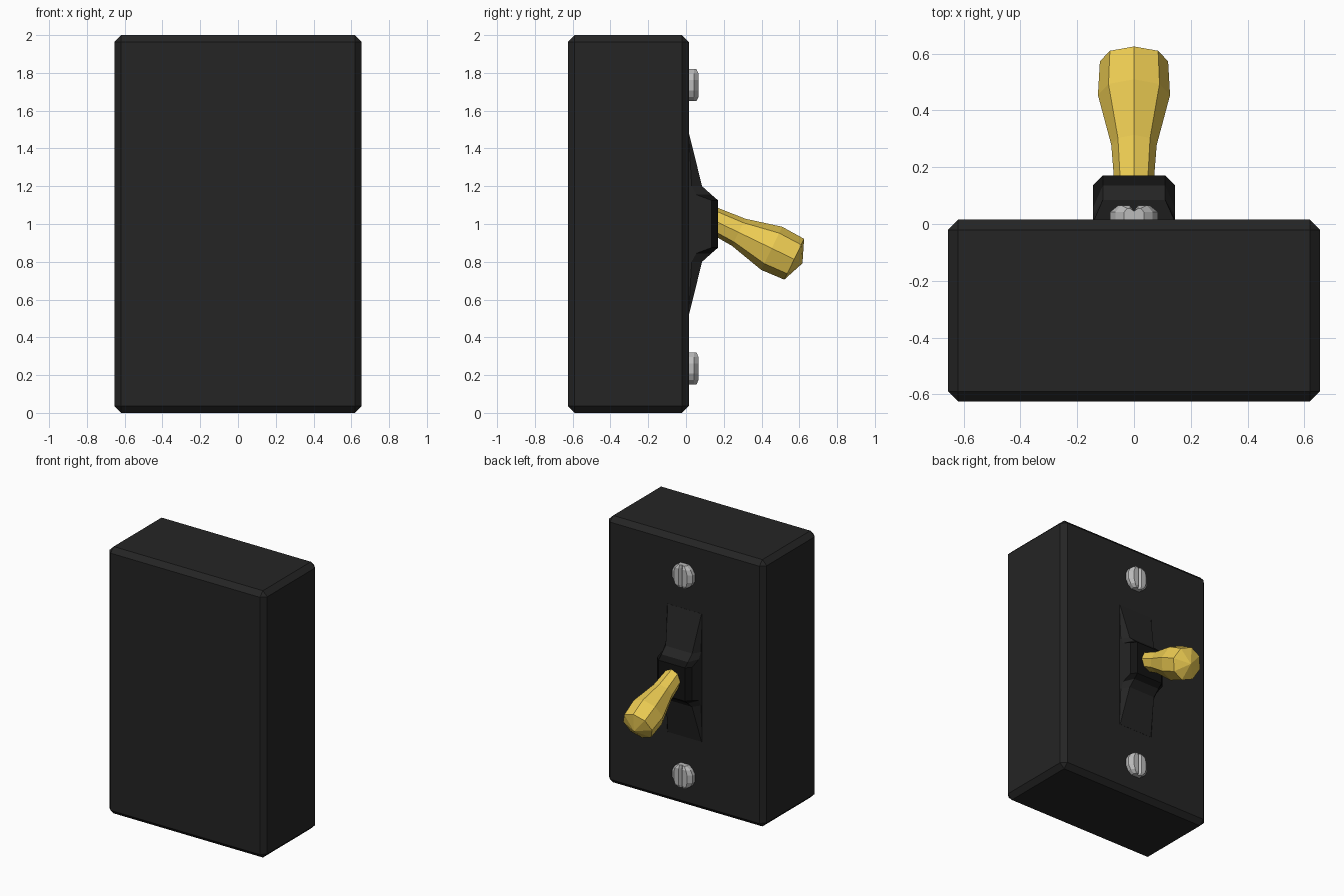
import bpy, bmesh, math
from mathutils import Vector

if "Cube" in bpy.data.objects:
    bpy.data.objects.remove(bpy.data.objects["Cube"])


def material(name, rgb):
    m = bpy.data.materials.new(name)
    m.diffuse_color = (*rgb, 1)
    m.use_nodes = True
    m.node_tree.nodes["Principled BSDF"].inputs["Base Color"].default_value = m.diffuse_color
    return m


black = material("black_plastic", (0.018, 0.018, 0.018))
dark = material("dark_collar", (0.006, 0.006, 0.006))
brass = material("yellow_handle", (0.84, 0.6, 0.085))
steel = material("steel", (0.5, 0.5, 0.5))


def loft(name, rings, mats, loc=(0, 0, 0)):
    """Skin closed rings of equal point count and cap both ends."""
    bm = bmesh.new()
    loops = [[bm.verts.new(p) for p in ring] for ring in rings]
    n = len(loops[0])
    for a, b in zip(loops, loops[1:]):
        for i in range(n):
            j = (i + 1) % n
            bm.faces.new((a[i], a[j], b[j], b[i]))
    bm.faces.new(loops[0])
    bm.faces.new(loops[-1])
    bmesh.ops.recalc_face_normals(bm, faces=bm.faces)
    me = bpy.data.meshes.new(name)
    bm.to_mesh(me)
    bm.free()
    for m in mats:
        me.materials.append(m)
    ob = bpy.data.objects.new(name, me)
    ob.location = loc
    bpy.context.collection.objects.link(ob)
    return ob


def section(half, z):
    """Mirror a half outline of (x, y) points across x = 0 at height z."""
    other = [(-x, y) for x, y in reversed(half) if x > 0]
    return [(x, y, z) for x, y in half + other]


# Box with chamfered edges
bpy.ops.mesh.primitive_cube_add(size=1, location=(0, -0.305, 1))
box = bpy.context.object
box.name = "switch_box"
box.scale = (1.31, 0.64, 2)
bpy.ops.object.transform_apply(location=False, rotation=False, scale=True)
box.data.materials.append(black)
bev = box.modifiers.new("chamfer", "BEVEL")
bev.width = 0.036
bev.segments = 1

# Ramped surround rising to a collar: (dz, shoulder y, ridge x, ridge y)
W = 0.145
profile = [(0.48, 0.014, 0.14, 0.016), (0.20, 0.03, 0.11, 0.085),
           (0.155, 0.055, 0.11, 0.135), (0.125, 0.135, 0.11, 0.17)]
rows = profile + [(-z, s, t, y) for z, s, t, y in reversed(profile)]
surround = loft("switch_surround",
                [section([(W, 0.0), (W, s), (t, y)], 1 + z) for z, s, t, y in rows],
                [black, dark])
for f in surround.data.polygons:
    if f.center.y > 0.1 and abs(f.center.z - 1) < 0.15:
        f.material_index = 1

# Octagonal lever tilted downwards: (distance along axis, radius)
axis = Vector((0, 0.9, -0.436)).normalized()
up = Vector((0, 0.436, 0.9)).normalized()
start = Vector((0, 0.13, 1.028))
rings = []
for d, r in [(0, 0.068), (0.165, 0.08), (0.36, 0.127), (0.492, 0.12), (0.54, 0.002)]:
    rings.append([start + axis * d + up * (r * math.cos(k * math.pi / 4))
                  + Vector((r * math.sin(k * math.pi / 4), 0, 0)) for k in range(8)])
loft("lever", rings, [brass])

# Slotted screws: (dz, half width, ridge x, ridge y)
half = [(0.085, 0.035, 0.024, 0.055), (0.062, 0.066, 0.045, 0.066),
        (0.027, 0.085, 0.055, 0.066)]
rows = half + [(-z, w, t, y) for z, w, t, y in reversed(half)]
for label, z in (("upper", 1.735), ("lower", 0.235)):
    loft(label + "_screw",
         [section([(w, 0.0), (w, 0.042), (t, y), (0.014, y), (0, 0.045)], dz)
          for dz, w, t, y in rows], [steel], (0, 0, z))
